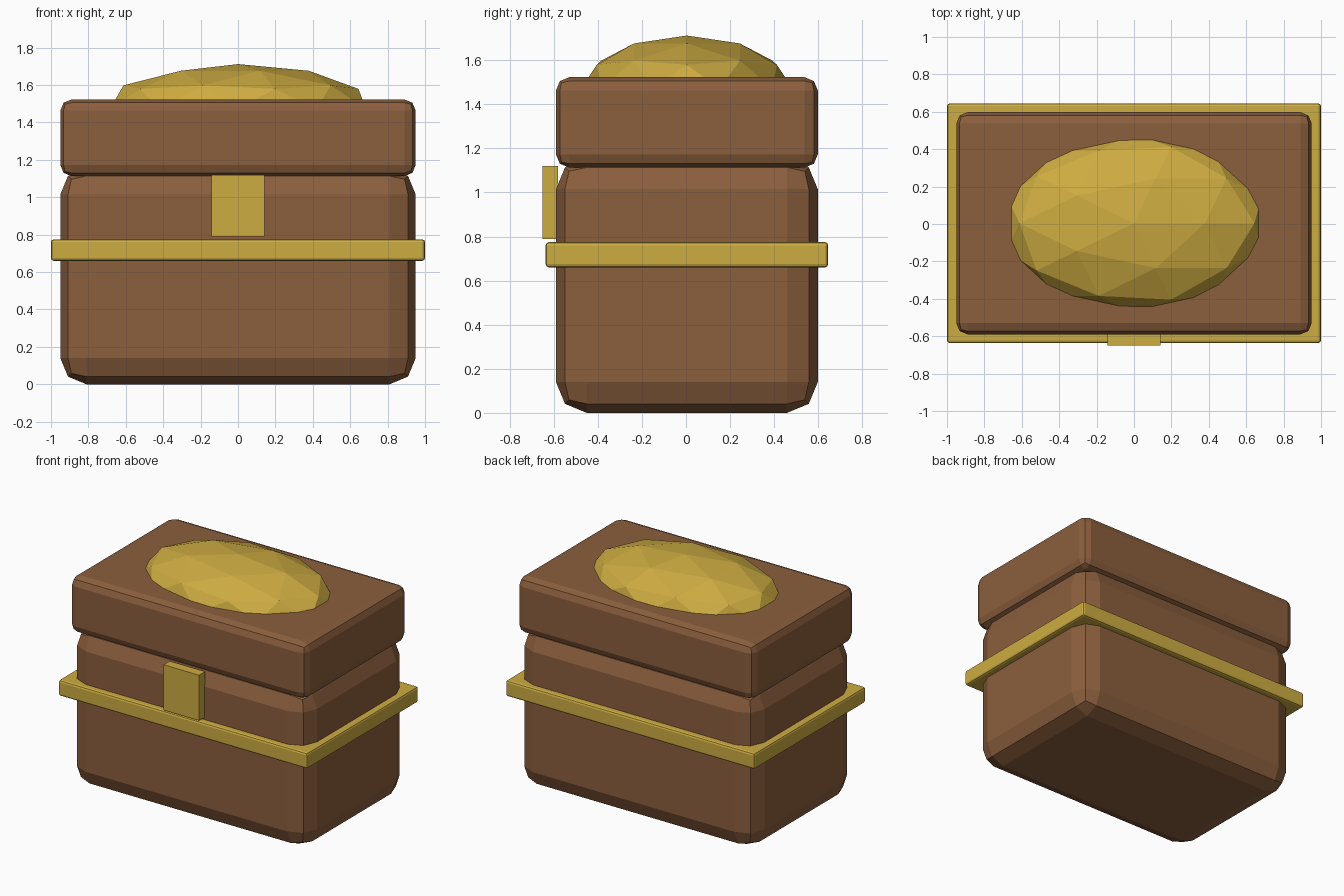
import bpy

default = bpy.data.objects.get("Cube")
if default:
    bpy.data.objects.remove(default, do_unlink=True)


def make_material(name, colour):
    mat = bpy.data.materials.new(name)
    mat.use_nodes = True
    mat.diffuse_color = (*colour, 1)
    bsdf = next(n for n in mat.node_tree.nodes if n.type == "BSDF_PRINCIPLED")
    bsdf.inputs["Base Color"].default_value = (*colour, 1)
    return mat


brown = make_material("brown", (0.258, 0.114, 0.047))
gold = make_material("gold", (0.617, 0.413, 0.054))
CENTRE_Y = 0.004


def box(name, mat, width, y_range, z_range, bevel=0.0):
    """Flat-shaded box between the given limits, with optional rounded edges."""
    (y0, y1), (z0, z1) = y_range, z_range
    bpy.ops.mesh.primitive_cube_add(size=1, location=(0, (y0 + y1) / 2, (z0 + z1) / 2))
    obj = bpy.context.object
    obj.name = name
    obj.scale = (width, y1 - y0, z1 - z0)
    bpy.ops.object.transform_apply(location=False, rotation=False, scale=True)
    obj.data.materials.append(mat)
    if bevel:
        mod = obj.modifiers.new("rounded_edges", "BEVEL")
        mod.width = bevel
        mod.segments = 2
    return obj


def around(half):
    return CENTRE_Y - half, CENTRE_Y + half


# Chest body and overlapping lid
box("chest_body", brown, 1.9, around(0.594), (0, 1.155), 0.14)
box("lid", brown, 1.9, around(0.594), (1.113, 1.523), 0.06)

# Metal band around the body and the front clasp
box("metal_band", gold, 2.0, around(0.641), (0.66, 0.775), 0.015)
box("front_clasp", gold, 0.284, (-0.65, -0.58), (0.79, 1.12))

# Faceted mound rising through the lid
bpy.ops.mesh.primitive_ico_sphere_add(subdivisions=2, radius=1, location=(0, CENTRE_Y, 1.472))
mound = bpy.context.object
mound.name = "faceted_mound"
mound.scale = (0.72, 0.48, 0.24)
bpy.ops.object.transform_apply(location=False, rotation=False, scale=True)
mound.data.materials.append(gold)
